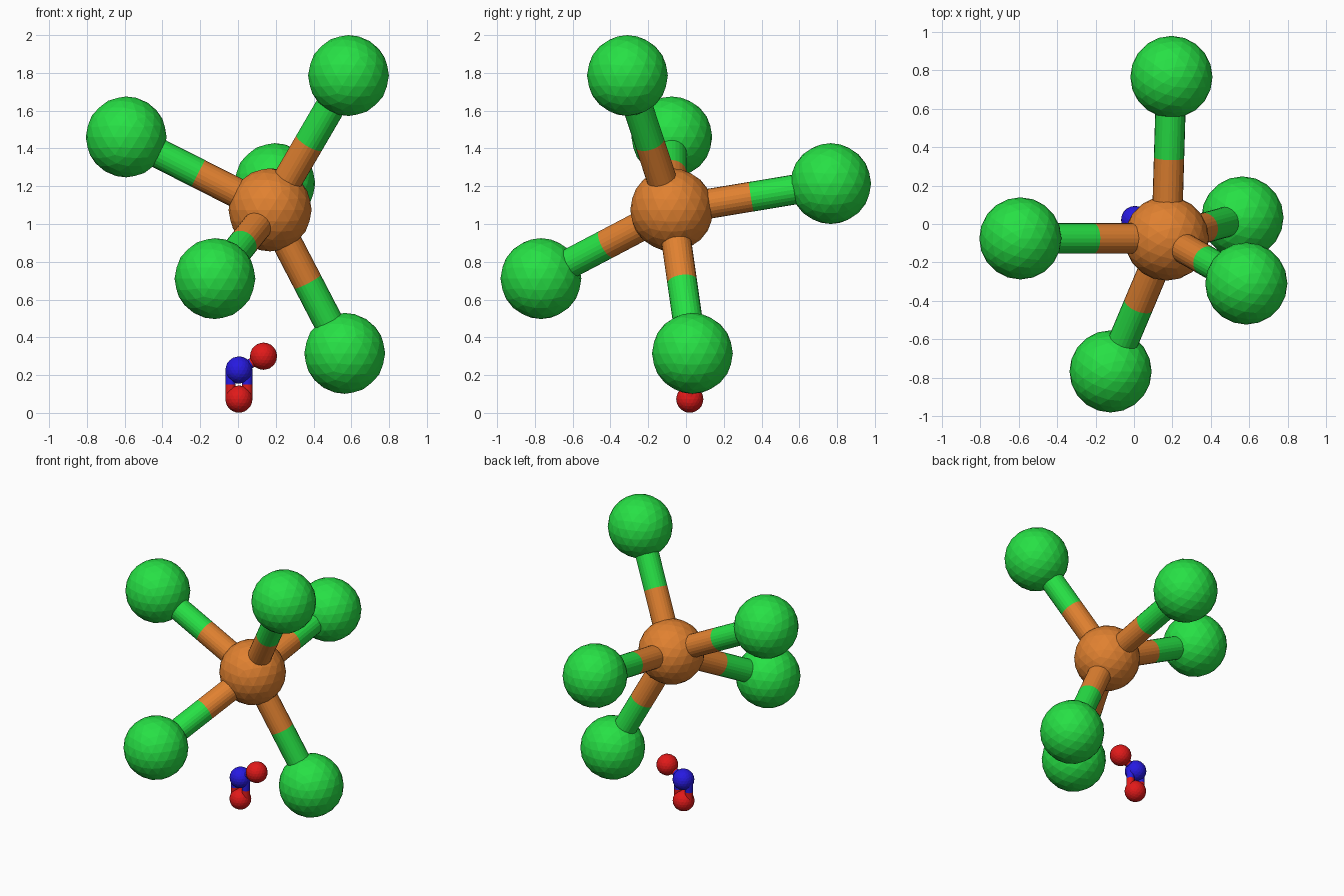
import bpy
from mathutils import Vector

if "Cube" in bpy.data.objects:
    bpy.data.objects.remove(bpy.data.objects["Cube"])


def material(name, rgb):
    m = bpy.data.materials.new(name)
    m.diffuse_color = (*rgb, 1)
    m.use_nodes = True
    m.node_tree.nodes["Principled BSDF"].inputs["Base Color"].default_value = m.diffuse_color
    return m


ORANGE = material("orange", (0.75, 0.22, 0.03))
GREEN = material("green", (0.02, 0.75, 0.06))
BLUE = material("blue", (0.02, 0.01, 0.75))
RED = material("red", (0.75, 0.01, 0.01))


def atom(name, pos, radius, mat):
    bpy.ops.mesh.primitive_ico_sphere_add(subdivisions=3, radius=radius, location=pos)
    ob = bpy.context.object
    ob.name = name
    ob.data.materials.append(mat)


def stick(name, a, b, radius, mat):
    d = b - a
    bpy.ops.mesh.primitive_cylinder_add(
        vertices=24, radius=radius, depth=d.length, location=(a + b) / 2,
        rotation=d.to_track_quat('Z', 'Y').to_euler())
    ob = bpy.context.object
    ob.name = name
    ob.data.materials.append(mat)


def bond(name, a, b, radius, mat_a, mat_b, offset=(0, 0, 0)):
    """Two-tone bond, each half in the colour of its own atom."""
    a, b = Vector(a) + Vector(offset), Vector(b) + Vector(offset)
    mid = (a + b) / 2
    stick(name + "_inner", a, mid, radius, mat_a)
    stick(name + "_outer", mid, b, radius, mat_b)


# large molecule: central atom with five outer atoms
hub = (0.17, -0.075, 1.075)
outer = [(0.585, -0.31, 1.786), (-0.592, -0.075, 1.461), (0.195, 0.766, 1.214),
         (-0.122, -0.768, 0.711), (0.565, 0.034, 0.315)]
atom("central_atom", hub, 0.22, ORANGE)
for i, p in enumerate(outer, 1):
    atom(f"outer_atom_{i}", p, 0.214, GREEN)
    bond(f"bond_{i}", hub, p, 0.079, ORANGE, GREEN)

# small bent molecule: one double bond below, one single bond to the side
small_hub = (0.005, 0.022, 0.227)
lower = (0.005, 0.02, 0.073)
side = (0.135, 0.022, 0.30)
atom("small_central_atom", small_hub, 0.072, BLUE)
atom("small_lower_atom", lower, 0.072, RED)
atom("small_side_atom", side, 0.072, RED)
bond("small_single_bond", small_hub, side, 0.026, BLUE, RED)
for tag, dx in (("left", -0.044), ("right", 0.044)):
    bond(f"small_double_bond_{tag}", small_hub, lower, 0.027, BLUE, RED, (dx, 0, 0))
